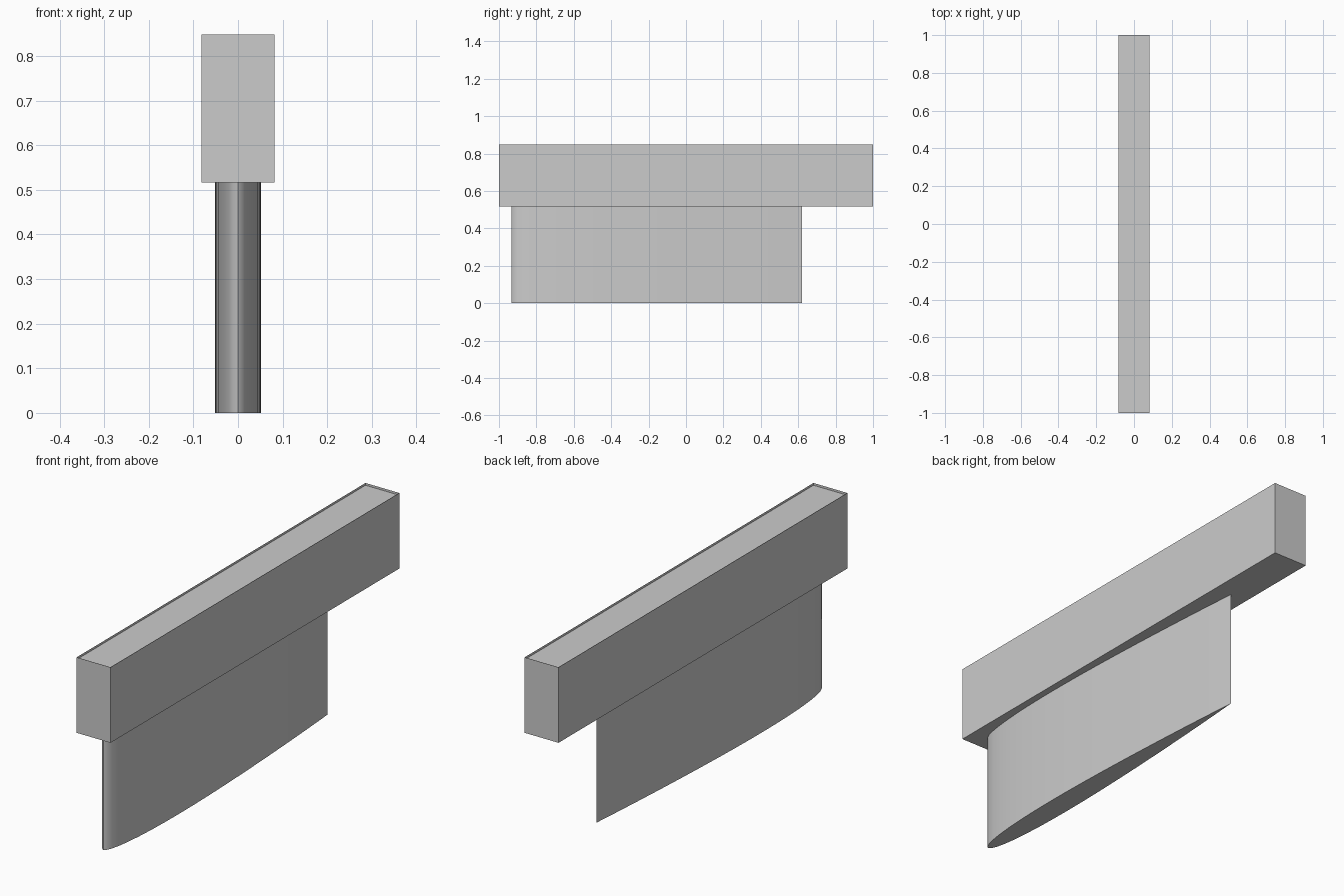
import bpy, bmesh, math

if "Cube" in bpy.data.objects:
    bpy.data.objects.remove(bpy.data.objects["Cube"])


def extrude_outline(name, outline, z0, z1, lid_drop=0.0):
    """Closed vertical prism; lid_drop sinks the top face inside the walls."""
    bm = bmesh.new()
    base = [bm.verts.new((x, y, z0)) for x, y in outline]
    top = [bm.verts.new((x, y, z1)) for x, y in outline]
    n = len(outline)
    for i in range(n):
        j = (i + 1) % n
        bm.faces.new((base[i], base[j], top[j], top[i]))
    bm.faces.new(base[::-1])
    lid = top
    if lid_drop:
        lid = [bm.verts.new((x, y, z1 - lid_drop)) for x, y in outline]
    bm.faces.new(lid)
    bm.normal_update()
    mesh = bpy.data.meshes.new(name)
    bm.to_mesh(mesh)
    bm.free()
    obj = bpy.data.objects.new(name, mesh)
    bpy.context.collection.objects.link(obj)
    return obj


# Rectangular beam with a very slightly sunken top panel
W = 0.082
extrude_outline("beam", [(-W, -1), (W, -1), (W, 1), (-W, 1)], 0.517, 0.848, 0.01)

# Streamlined blade: round nose at the front, sharp trailing edge at the back
NOSE, TAIL, HALF, N = -0.933, 0.62, 0.052, 22


def half_width(t):
    return HALF * 2 * (1.4845 * math.sqrt(t) - 0.63 * t - 1.758 * t**2
                       + 1.4215 * t**3 - 0.518 * t**4)


side = []
for i in range(1, N):
    t = (1 - math.cos(math.pi * i / N)) / 2
    side.append((half_width(t), NOSE + t * (TAIL - NOSE)))
outline = [(0, NOSE)] + side + [(0, TAIL)] + [(-x, y) for x, y in reversed(side)]
blade = extrude_outline("blade", outline, 0.0, 0.517)

bpy.context.view_layer.objects.active = blade
blade.select_set(True)
bpy.ops.object.shade_smooth_by_angle(angle=math.radians(40))
